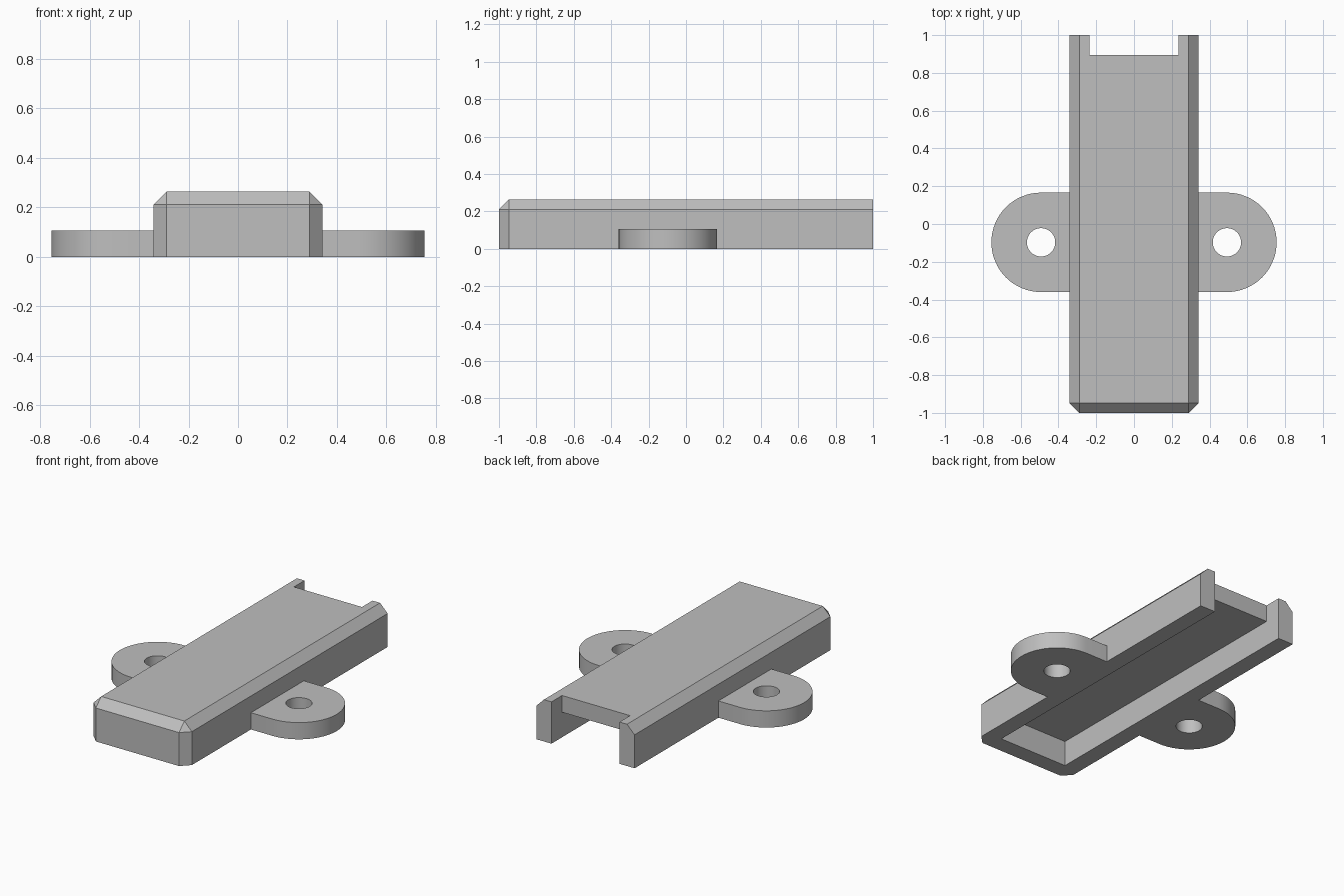
import bpy, bmesh
from math import pi, sin, cos, radians
from mathutils import Vector

cube = bpy.data.objects.get("Cube")
if cube:
    bpy.data.objects.remove(cube, do_unlink=True)

U = 2 / 38                       # design unit
HALF_W, HEIGHT = 6.5 * U, 5 * U  # housing half width and height
WALL, CHAMFER = 2 * U, U
TAB_R, TAB_X, TAB_Y, HOLE_R = 5 * U, 0.492, -0.097, 0.075

grey = bpy.data.materials.new("plain_grey")
grey.use_nodes = True
colour = (0.52, 0.52, 0.52, 1)
grey.diffuse_color = colour
grey.node_tree.nodes["Principled BSDF"].inputs["Base Color"].default_value = colour


def to_object(name, bm):
    bmesh.ops.recalc_face_normals(bm, faces=bm.faces)
    mesh = bpy.data.meshes.new(name)
    bm.to_mesh(mesh)
    bm.free()
    mesh.materials.append(grey)
    obj = bpy.data.objects.new(name, mesh)
    bpy.context.collection.objects.link(obj)
    return obj


def prism(points, direction):
    """Extrude a closed outline along a direction."""
    bm = bmesh.new()
    face = bm.faces.new([bm.verts.new(p) for p in points])
    grown = bmesh.ops.extrude_face_region(bm, geom=[face], use_keep_orig=True)["geom"]
    verts = [v for v in grown if isinstance(v, bmesh.types.BMVert)]
    bmesh.ops.translate(bm, verts=verts, vec=Vector(direction))
    return bm


def arc(x, y, z, r, start, end, steps):
    angles = [start + (end - start) * i / steps for i in range(steps + 1)]
    return [(x + r * cos(a), y + r * sin(a), z) for a in angles]


def activate(obj):
    bpy.ops.object.select_all(action='DESELECT')
    obj.select_set(True)
    bpy.context.view_layer.objects.active = obj


def cut(obj, cutter):
    cutter.hide_render = True
    mod = obj.modifiers.new("cut", 'BOOLEAN')
    mod.operation, mod.solver, mod.object = 'DIFFERENCE', 'EXACT', cutter
    activate(obj)
    bpy.ops.object.modifier_apply(modifier=mod.name)
    bpy.data.objects.remove(cutter, do_unlink=True)


# Housing: block chamfered on its top sides, top front and front uprights
outline = [(-HALF_W, -1, 0), (HALF_W, -1, 0), (HALF_W, 1, 0), (-HALF_W, 1, 0)]
bm = prism(outline, (0, 0, HEIGHT))
chamfered = []
for e in bm.edges:
    mid = (e.verts[0].co + e.verts[1].co) / 2
    top, front, side = mid.z > HEIGHT - 0.01, mid.y < -0.99, abs(mid.x) > 0.1
    if (top and (front or abs(mid.y) < 0.1)) or (front and side):
        chamfered.append(e)
bmesh.ops.bevel(bm, geom=chamfered, offset=CHAMFER, offset_type='OFFSET',
                segments=1, affect='EDGES', clamp_overlap=True)
housing = to_object("housing", bm)

# Hollow underside with an open notch at the back
inner = HALF_W - WALL
profile = [(-1 + WALL, -0.1), (1.1, -0.1), (1.1, 0.4), (1 - WALL, 0.4),
           (1 - WALL, HEIGHT - WALL), (-1 + WALL, HEIGHT - WALL)]
cavity = prism([(-inner, y, z) for y, z in profile], (2 * inner, 0, 0))
cut(housing, to_object("cavity_cutter", cavity))

# Rounded mounting tabs with screw holes
for name, side in (("left_tab", 1), ("right_tab", -1)):
    points = [(HALF_W, TAB_Y - TAB_R, 0)]
    points += arc(TAB_X, TAB_Y, 0, TAB_R, -pi / 2, pi / 2, 32)
    points.append((HALF_W, TAB_Y + TAB_R, 0))
    tab = to_object(name, prism([(side * x, y, z) for x, y, z in points], (0, 0, 2 * U)))
    ring = arc(side * TAB_X, TAB_Y, -0.1, HOLE_R, 0, 2 * pi, 48)[:-1]
    cut(tab, to_object("hole_cutter", prism(ring, (0, 0, 0.4))))
    activate(tab)
    bpy.ops.object.shade_smooth_by_angle(angle=radians(30))
